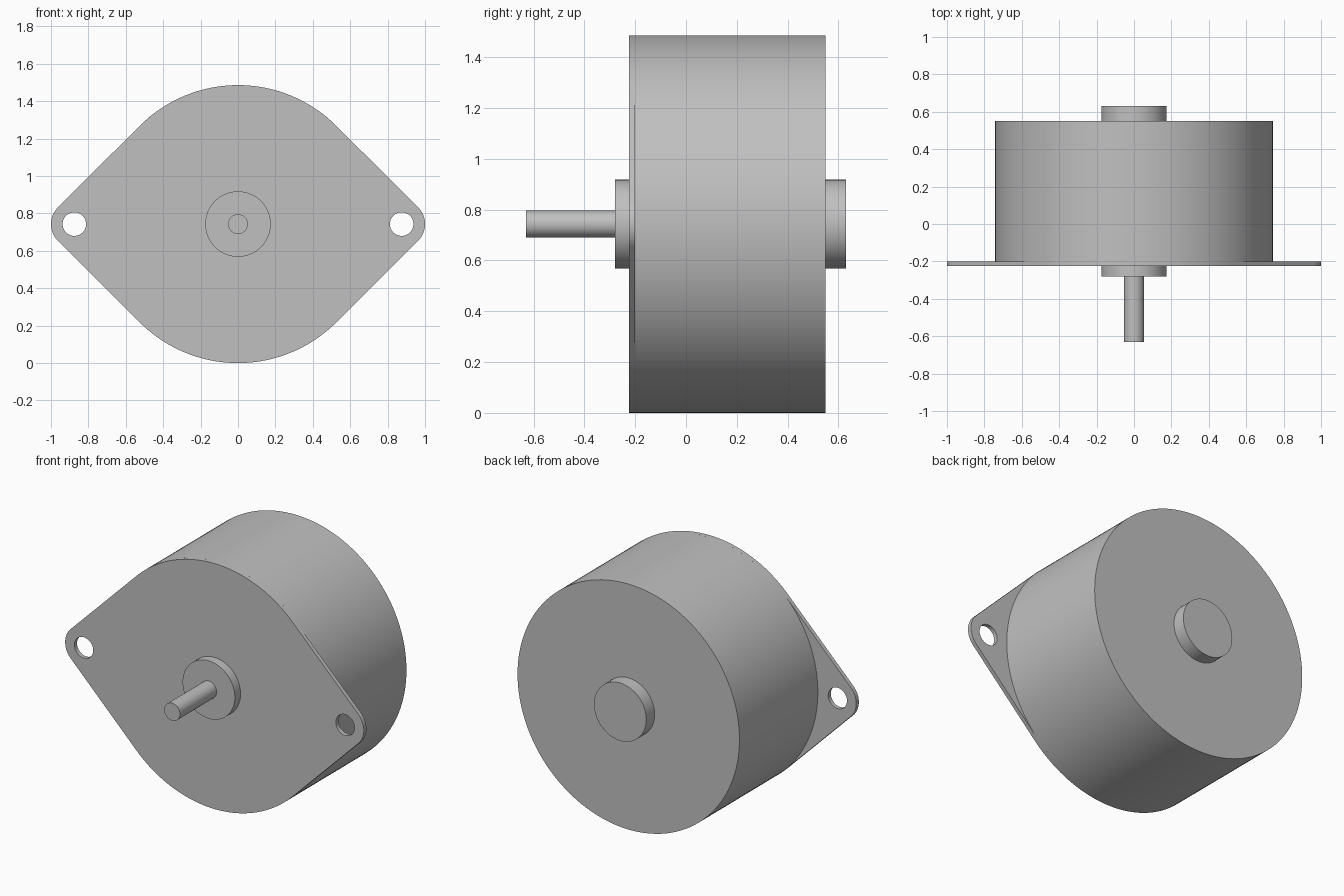
import bpy, bmesh
from math import acos, cos, pi, sin
from mathutils import Matrix, Vector

default = bpy.data.objects.get("Cube")
if default:
    bpy.data.objects.remove(default, do_unlink=True)

BODY_R = 0.743      # also the height of the shaft axis
EAR_X, EAR_R, HOLE_R = 0.875, 0.125, 0.063
PLATE_FRONT, PLATE_BACK = -0.225, -0.2

metal = bpy.data.materials.new("plain grey metal")
metal.use_nodes = True
grey = (0.53, 0.53, 0.53, 1)
metal.diffuse_color = grey
metal.node_tree.nodes["Principled BSDF"].inputs["Base Color"].default_value = grey


def finish(name, bm):
    """Turn a bmesh into a smooth-shaded object with sharp rims."""
    bmesh.ops.recalc_face_normals(bm, faces=bm.faces)
    mesh = bpy.data.meshes.new(name)
    bm.to_mesh(mesh)
    bm.free()
    mesh.materials.append(metal)
    obj = bpy.data.objects.new(name, mesh)
    bpy.context.collection.objects.link(obj)
    bpy.ops.object.select_all(action="DESELECT")
    obj.select_set(True)
    bpy.context.view_layer.objects.active = obj
    bpy.ops.object.shade_smooth_by_angle(angle=pi / 6)


def cylinder(name, radius, y0, y1, sides):
    """Capped cylinder along the shaft axis."""
    bm = bmesh.new()
    place = Matrix.Translation((0, (y0 + y1) / 2, BODY_R)) @ Matrix.Rotation(pi / 2, 4, "X")
    bmesh.ops.create_cone(bm, cap_ends=True, segments=sides, radius1=radius,
                          radius2=radius, depth=y1 - y0, matrix=place)
    finish(name, bm)


def arc(cx, radius, start, end, steps):
    angles = [start + (end - start) * i / steps for i in range(steps + 1)]
    return [Vector((cx + radius * cos(a), PLATE_FRONT, BODY_R + radius * sin(a))) for a in angles]


def add_loop(bm, points):
    verts = [bm.verts.new(p) for p in points]
    return [bm.edges.new((v, verts[i - 1])) for i, v in enumerate(verts)]


# Motor can, bosses and shaft
cylinder("motor_body", BODY_R, PLATE_BACK, 0.55, 128)
cylinder("front_boss", 0.175, -0.28, PLATE_FRONT, 64)
cylinder("rear_boss", 0.175, 0.55, 0.63, 64)
cylinder("output_shaft", 0.053, -0.63, -0.28, 48)

# Mounting plate: large arcs joined to the ear arcs by tangent lines
t = acos((BODY_R - EAR_R) / EAR_X)
outline = (arc(EAR_X, EAR_R, -t, t, 24) + arc(0, BODY_R, t, pi - t, 40)
           + arc(-EAR_X, EAR_R, pi - t, pi + t, 24) + arc(0, BODY_R, pi + t, 2 * pi - t, 40))
bm = bmesh.new()
edges = add_loop(bm, outline)
for side in (-1, 1):
    edges += add_loop(bm, arc(side * EAR_X, HOLE_R, 0, 2 * pi, 40)[:-1])
bmesh.ops.triangle_fill(bm, use_beauty=True, edges=edges, normal=(0, -1, 0))
back = bmesh.ops.extrude_face_region(bm, geom=bm.faces[:], use_keep_orig=True)
bmesh.ops.translate(bm, vec=(0, PLATE_BACK - PLATE_FRONT, 0),
                    verts=[g for g in back["geom"] if isinstance(g, bmesh.types.BMVert)])
bmesh.ops.dissolve_limit(bm, angle_limit=0.001, verts=bm.verts, edges=bm.edges)
finish("mounting_plate", bm)
